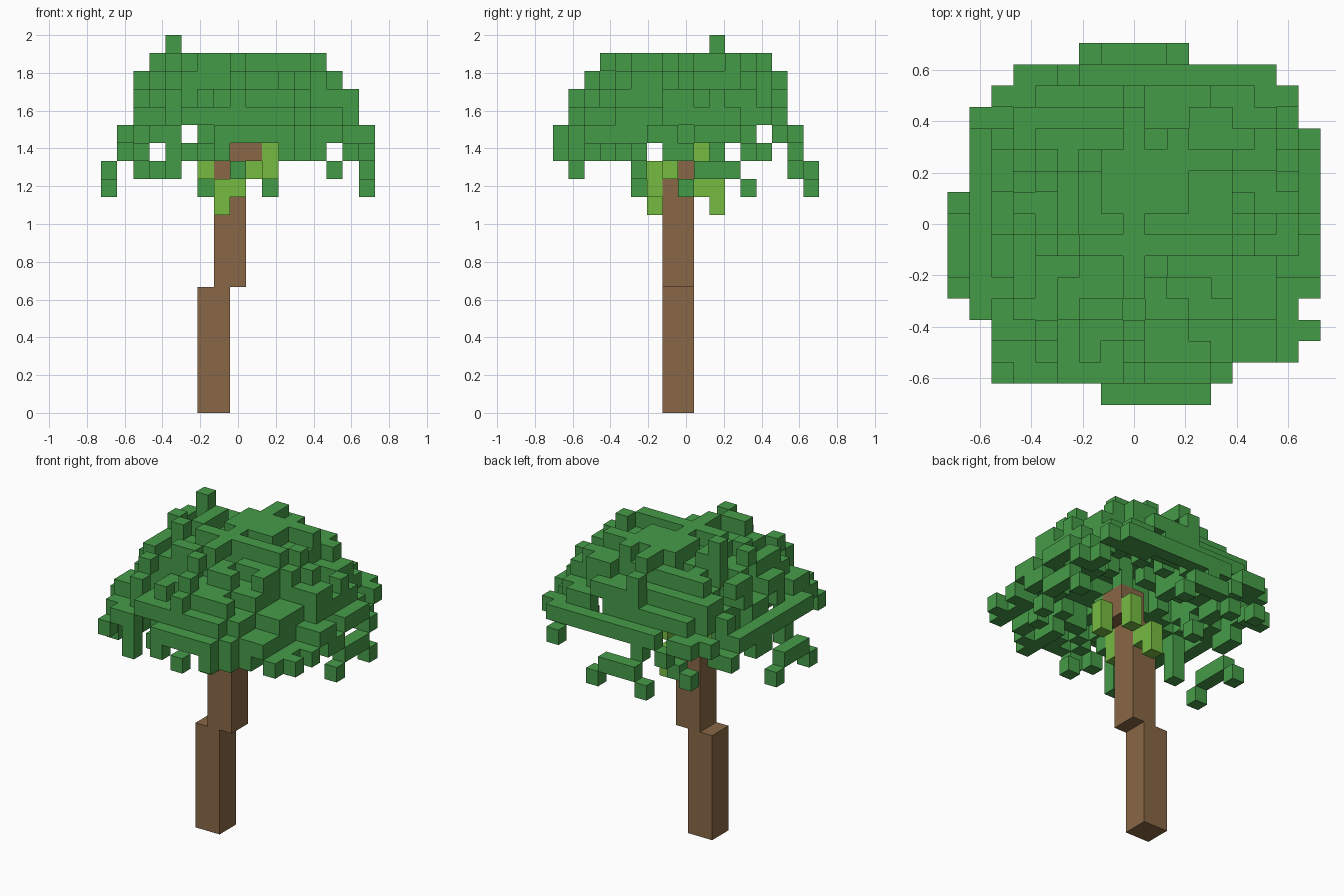
import bpy
import bmesh
import random
from math import hypot
from mathutils import Vector

random.seed(11)
N = 17
CELL = Vector((0.0853, 0.0828, 2 / 21))
ORIGIN = Vector((-0.725, -0.704, 0))

if "Cube" in bpy.data.objects:
    bpy.data.objects.remove(bpy.data.objects["Cube"])


def material(name, colour):
    mat = bpy.data.materials.new(name)
    mat.use_nodes = True
    mat.diffuse_color = (*colour, 1)
    mat.node_tree.nodes["Principled BSDF"].inputs["Base Color"].default_value = (*colour, 1)
    return mat


leaf_green = material("leaf green", (0.06, 0.33, 0.065))
fruit_green = material("fruit green", (0.185, 0.5, 0.055))
bark_brown = material("bark brown", (0.25, 0.136, 0.061))


def block_object(name, cells, mat):
    """Mesh of the exposed faces of a set of grid cells."""
    bm = bmesh.new()
    for cell in cells:
        for axis in range(3):
            for side in (0, 1):
                near = list(cell)
                near[axis] += 2 * side - 1
                if tuple(near) in cells:
                    continue
                u, v = (axis + 1) % 3, (axis + 2) % 3
                ring = []
                for a, b in ((0, 0), (1, 0), (1, 1), (0, 1)):
                    p = Vector(cell)
                    p[axis] += side
                    p[u] += a
                    p[v] += b
                    ring.append(bm.verts.new(ORIGIN + p * CELL))
                bm.faces.new(ring if side else ring[::-1])
    bmesh.ops.remove_doubles(bm, verts=bm.verts, dist=0.001)
    mesh = bpy.data.meshes.new(name)
    bm.to_mesh(mesh)
    bm.free()
    mesh.materials.append(mat)
    obj = bpy.data.objects.new(name, mesh)
    bpy.context.collection.objects.link(obj)


def box(x0, x1, y0, y1, z0, z1):
    """Cells of an inclusive block."""
    return {(x, y, z) for x in range(x0, x1 + 1)
            for y in range(y0, y1 + 1) for z in range(z0, z1 + 1)}


# Trunk: two offset posts and a stub reaching into the crown
block_object("lower_trunk", box(6, 7, 7, 8, 0, 6), bark_brown)
block_object("upper_trunk", box(7, 8, 7, 8, 7, 13), bark_brown)
block_object("trunk_top", box(8, 9, 7, 8, 14, 15), bark_brown)

# Hanging fruit around the trunk
fruits = {"front": (7, 6, 11), "front_left": (8, 6, 12), "left": (10, 7, 13),
          "back_left": (9, 9, 13), "back": (8, 10, 11)}
for place, (x, y, z) in fruits.items():
    block_object("fruit_" + place, box(x, x, y, y, z, z + 1), fruit_green)
block_object("fruit_right", box(6, 6, 7, 7, 13, 13), fruit_green)
block_object("fruit_inner", box(8, 8, 9, 9, 12, 12), fruit_green)

# Crown limits: allowed columns and rows for each layer, and plan width by row
LAYERS = range(14, 20)
span = lambda a, b, *gaps: set(range(a, b + 1)) - set(gaps)
COLS = dict(zip(LAYERS, (span(1, 16, 3, 8, 9, 10, 14), span(1, 16, 5), span(2, 15),
                         span(2, 15), span(2, 14), span(3, 13))))
ROWS = dict(zip(LAYERS, (span(0, 15, 6, 11, 14), span(0, 15, 13), span(1, 14),
                         span(1, 14), span(2, 14), span(3, 13))))
PLAN = ((7, 11), (2, 12), (2, 15), (2, 16), (1, 15), (0, 16), (0, 16), (0, 16), (0, 16),
        (0, 16), (1, 16), (1, 16), (1, 16), (1, 15), (2, 15), (3, 14), (6, 10))


def allowed(x, y, z):
    return (z in COLS and x in COLS[z] and y in ROWS[z]
            and PLAN[y][0] <= x <= PLAN[y][1])


def dome(x, y):
    return 18.9 - 3.7 * (hypot(x - 8, y - 8) / 8) ** 2


def bars():
    """Random steps held over short runs of cells."""
    rows = []
    for _ in range(N):
        row = []
        while len(row) < N:
            row += [random.uniform(-0.8, 0.8)] * random.randint(1, 4)
        rows.append(row)
    return rows


# Crown: an uneven dome of leaf bars, thinner and more open towards the rim
along_x, along_y = bars(), bars()
leaves = set()
for y, (first, last) in enumerate(PLAN):
    for x in range(first, last + 1):
        top = round(dome(x, y) + along_x[y][x] + along_y[x][y])
        depth = random.choice((1, 2, 2) if hypot(x - 8, y - 8) > 6 else (2, 2, 3))
        stack = [(x, y, z) for z in range(top - depth + 1, top + 1) if allowed(x, y, z)]
        if not stack:
            options = [z for z in LAYERS if allowed(x, y, z)]
            if options:
                stack = [(x, y, min(options, key=lambda z: abs(z - top)))]
        leaves.update(stack)

# Fill out the edge of every layer
for z in LAYERS:
    for axis, wanted in ((0, COLS[z]), (1, ROWS[z])):
        for i in wanted - {c[axis] for c in leaves if c[2] == z}:
            spots = [(i, j) if axis == 0 else (j, i) for j in range(N)]
            spots = [s for s in spots if allowed(*s, z)]
            if spots:
                leaves.add((*min(spots, key=lambda s: abs(dome(*s) - z)), z))

# Drooping leaf bars at the rim with lower tips, and one tip on top
leaves |= box(0, 0, 6, 8, 13, 13) | box(7, 9, 16, 16, 13, 13) | box(16, 16, 9, 11, 13, 13)
leaves |= box(11, 11, 0, 2, 14, 14) | box(4, 4, 10, 10, 18, 20)
leaves |= {(0, 5, 12), (0, 9, 12), (6, 16, 12), (10, 16, 12), (16, 8, 12), (16, 12, 12),
           (6, 12, 12), (4, 1, 13), (8, 1, 13), (8, 5, 13), (14, 5, 13), (2, 5, 13),
           (3, 15, 13)}
block_object("leaf_crown", leaves, leaf_green)
